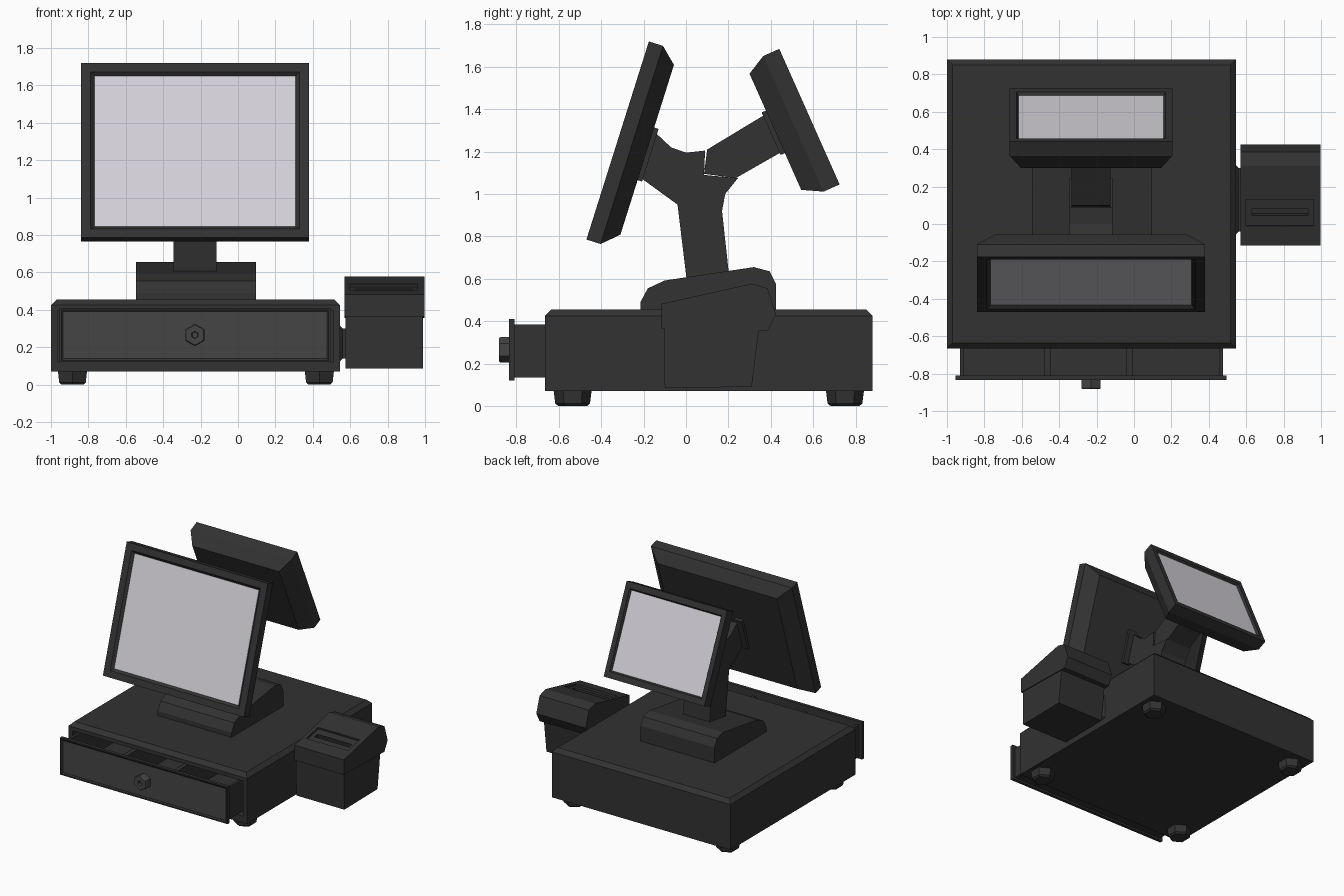
import bpy, bmesh, math
from mathutils import Matrix, Vector

if "Cube" in bpy.data.objects:
    bpy.data.objects.remove(bpy.data.objects["Cube"])


def mat(name, c):
    m = bpy.data.materials.new(name)
    m.diffuse_color = (*c, 1)
    m.use_nodes = True
    m.node_tree.nodes["Principled BSDF"].inputs["Base Color"].default_value = m.diffuse_color
    return m


DARK = mat("dark_plastic", (0.032, 0.032, 0.032))
PANEL = mat("panel_plastic", (0.06, 0.06, 0.06))
GLASS = mat("screen_glass", (0.66, 0.64, 0.69))
CX = -0.23  # centre line of drawer and stand


def finish(bm, name, material=DARK, matrix=None):
    bmesh.ops.recalc_face_normals(bm, faces=bm.faces)
    me = bpy.data.meshes.new(name)
    bm.to_mesh(me)
    bm.free()
    me.materials.append(material)
    ob = bpy.data.objects.new(name, me)
    if matrix:
        ob.matrix_world = matrix
    bpy.context.collection.objects.link(ob)
    return ob


def box_bm(x0, x1, y0, y1, z0, z1):
    m = Matrix.Translation(((x0 + x1) / 2, (y0 + y1) / 2, (z0 + z1) / 2)) \
        @ Matrix.Diagonal((x1 - x0, y1 - y0, z1 - z0, 1))
    bm = bmesh.new()
    bmesh.ops.create_cube(bm, size=1, matrix=m)
    return bm


def box(name, *dims, material=DARK):
    return finish(box_bm(*dims), name, material)


def prism(name, profile, x0, x1, matrix=None):
    """Side profile of (y, z) points extruded along x."""
    bm = bmesh.new()
    f = bm.faces.new([bm.verts.new((x0, y, z)) for y, z in profile])
    new = bmesh.ops.extrude_face_region(bm, geom=[f])["geom"]
    bmesh.ops.translate(bm, vec=(x1 - x0, 0, 0),
                        verts=[v for v in new if isinstance(v, bmesh.types.BMVert)])
    return finish(bm, name, DARK, matrix)


def loft(name, rings, matrix=None, material=DARK):
    """Skin closed rings of 3D points, capped at both ends."""
    bm = bmesh.new()
    vs = [[bm.verts.new(p) for p in r] for r in rings]
    n = len(rings[0])
    for a, b in zip(vs, vs[1:]):
        for i in range(n):
            bm.faces.new((a[i], a[(i + 1) % n], b[(i + 1) % n], b[i]))
    bm.faces.new(vs[0])
    bm.faces.new(vs[-1])
    return finish(bm, name, material, matrix)


def rect(w, h, y):
    return [(sx * w / 2, y, sz * h / 2) for sx, sz in ((-1, -1), (1, -1), (1, 1), (-1, 1))]


def hexagon(r, axis, d, phase):
    pts = []
    for i in range(6):
        a, b = (r * f(phase + i * math.pi / 3) for f in (math.cos, math.sin))
        pts.append((a, d, b) if axis == "y" else (a, b, d))
    return pts


# Drawer housing: chamfered top, hollow front
bm = box_bm(-1, 0.545, -0.665, 0.88, 0.07, 0.455)
bmesh.ops.bevel(bm, geom=[e for e in bm.edges if all(v.co.z > 0.45 for v in e.verts)],
                offset=0.03, segments=1, affect='EDGES')
bm.normal_update()
front = min(bm.faces, key=lambda f: f.calc_center_median().y)
bmesh.ops.inset_region(bm, faces=[front], thickness=0.05)
for v in front.verts:
    v.co.z = 0.395 if v.co.z > 0.25 else 0.12
new = bmesh.ops.extrude_face_region(bm, geom=[front])["geom"]
bmesh.ops.translate(bm, vec=(0, 1.3, 0), verts=[v for v in new if isinstance(v, bmesh.types.BMVert)])
if front.is_valid:
    bmesh.ops.delete(bm, geom=[front], context='FACES_ONLY')
finish(bm, "drawer_housing")

# Sliding drawer: tray floor, walls and dividers
box("drawer_floor", -0.93, 0.475, -0.815, 0.55, 0.135, 0.155)
for side, x in (("left", -0.93), ("right", 0.455)):
    box(f"drawer_wall_{side}", x, x + 0.02, -0.815, 0.55, 0.135, 0.385)
box("drawer_back", -0.93, 0.475, 0.53, 0.55, 0.135, 0.385)
for i, x in enumerate((-0.48, -0.04)):
    box(f"drawer_divider_{i}", x, x + 0.035, -0.815, 0.55, 0.135, 0.365)

# Drawer front with raised rim and hexagonal lock
m = Matrix.Translation((CX, 0, 0.265))
loft("drawer_front", [rect(1.45, 0.29, -0.81), rect(1.45, 0.29, -0.835),
                      rect(1.43, 0.27, -0.835), rect(1.41, 0.25, -0.828)], m)
loft("drawer_panel", [rect(1.41, 0.25, -0.822), rect(1.41, 0.25, -0.829)], m, PANEL)
ph = math.pi / 2
loft("drawer_lock", [hexagon(r, "y", y, ph) for r, y in
                     ((0.06, -0.82), (0.06, -0.875), (0.054, -0.883), (0.02, -0.883), (0.016, -0.865))],
     m, PANEL)

# Feet
for i, (x, y) in enumerate(((-0.885, -0.535), (0.435, -0.535), (-0.885, 0.75), (0.435, 0.75))):
    loft(f"foot_{i}", [hexagon(r, "z", z, ph) for r, z in ((0.09, 0.075), (0.082, 0.012), (0.068, 0))],
         Matrix.Translation((x, y, 0)))

# Stand base, forked neck and rear arm
prism("stand_base", [(-0.215, 0.45), (-0.215, 0.49), (-0.18, 0.555), (-0.1, 0.592), (0.32, 0.655),
                     (0.395, 0.635), (0.425, 0.575), (0.425, 0.45)], -0.545, 0.095)
prism("neck", [(0.005, 0.58), (0.205, 0.6), (0.17, 0.92), (0.185, 1.0), (0.245, 1.075), (0.085, 1.09),
               (0.09, 1.205), (0.0, 1.195), (-0.07, 1.22), (-0.145, 1.29), (-0.205, 1.07),
               (-0.04, 0.95)], -0.345, -0.115)
prism("rear_arm", [(0.085, 1.095), (0.1, 1.21), (0.365, 1.37), (0.445, 1.195), (0.235, 1.075)],
      -0.335, -0.125)


# Displays: local front is -y, up is z
def display(name, y, z, tilt, turn, w, h, frame, depth, inset, open_size, glass_size, plate):
    m = (Matrix.Translation((CX, y, z)) @ Matrix.Rotation(turn, 4, 'Z')
         @ Matrix.Rotation(-math.radians(tilt), 4, 'X'))
    loft(name + "_case", [rect(w - 2 * inset[0], h - 2 * inset[1], depth), rect(w, h, frame), rect(w, h, 0),
                          rect(*open_size, 0), rect(*glass_size, 0.018)], m)
    loft(name + "_screen", [rect(*glass_size, 0.022), rect(*glass_size, 0.016)], m, GLASS)
    pw, z0, z1 = plate
    half = [(pw, z0), (pw, z1), (pw * 0.6, z1), (pw * 0.4, z1 - 0.03)]
    outline = [(-pw * 0.4, z0 + 0.03), (-pw * 0.4 + pw * 0.8, z0 + 0.03), (pw * 0.6, z0)] + half \
        + [(-pw * 0.4, z1 - 0.03), (-pw * 0.6, z1), (-pw, z1), (-pw, z0), (-pw * 0.6, z0)]
    loft(name + "_mount", [[(a, d, b) for a, b in outline] for d in (depth - 0.005, depth + 0.022)], m)


display("main_display", -0.3225, 1.2525, 17.5, 0, 1.22, 0.98, 0.07, 0.146, (0.095, 0.07),
        (1.115, 0.88), (1.075, 0.844), (0.16, -0.15, 0.11))
display("customer_display", 0.5825, 1.365, 24, math.pi, 0.87, 0.70, 0.083, 0.176, (0.06, 0.05),
        (0.795, 0.61), (0.775, 0.59), (0.13, -0.11, 0.11))

# Receipt printer: bracket, body and lid with paper slot
loft("printer_bracket", [[(x, 0.13 + sy * a, 0.22 + sz * b) for sy, sz in ((-1, -1), (1, -1), (1, 1), (-1, 1))]
                         for x, a, b in ((0.54, 0.19, 0.1), (0.56, 0.17, 0.08), (0.58, 0.17, 0.08))])
prism("printer_body", [(-0.1, 0.085), (0.31, 0.09), (0.345, 0.37), (-0.105, 0.37)], 0.575, 0.99)
lid = prism("printer_lid", [(-0.115, 0.365), (-0.115, 0.482), (0.31, 0.577), (0.385, 0.555),
                            (0.425, 0.43), (0.385, 0.355)], 0.57, 0.997)
slope = math.atan2(0.095, 0.425)
place = Matrix.Translation((0.78, 0.06, 0.521)) @ Matrix.Rotation(slope, 4, 'X')
for name, w, d, depth in (("slot_recess_cutter", 0.36, 0.145, 0.015), ("slot_cutter", 0.3, 0.035, 0.06)):
    c = finish(box_bm(-w / 2, w / 2, -d / 2, d / 2, -depth, 0.05), name, DARK, place)
    c.hide_render = c.hide_viewport = True
    mod = lid.modifiers.new(name, 'BOOLEAN')
    mod.operation, mod.solver, mod.object = 'DIFFERENCE', 'EXACT', c
